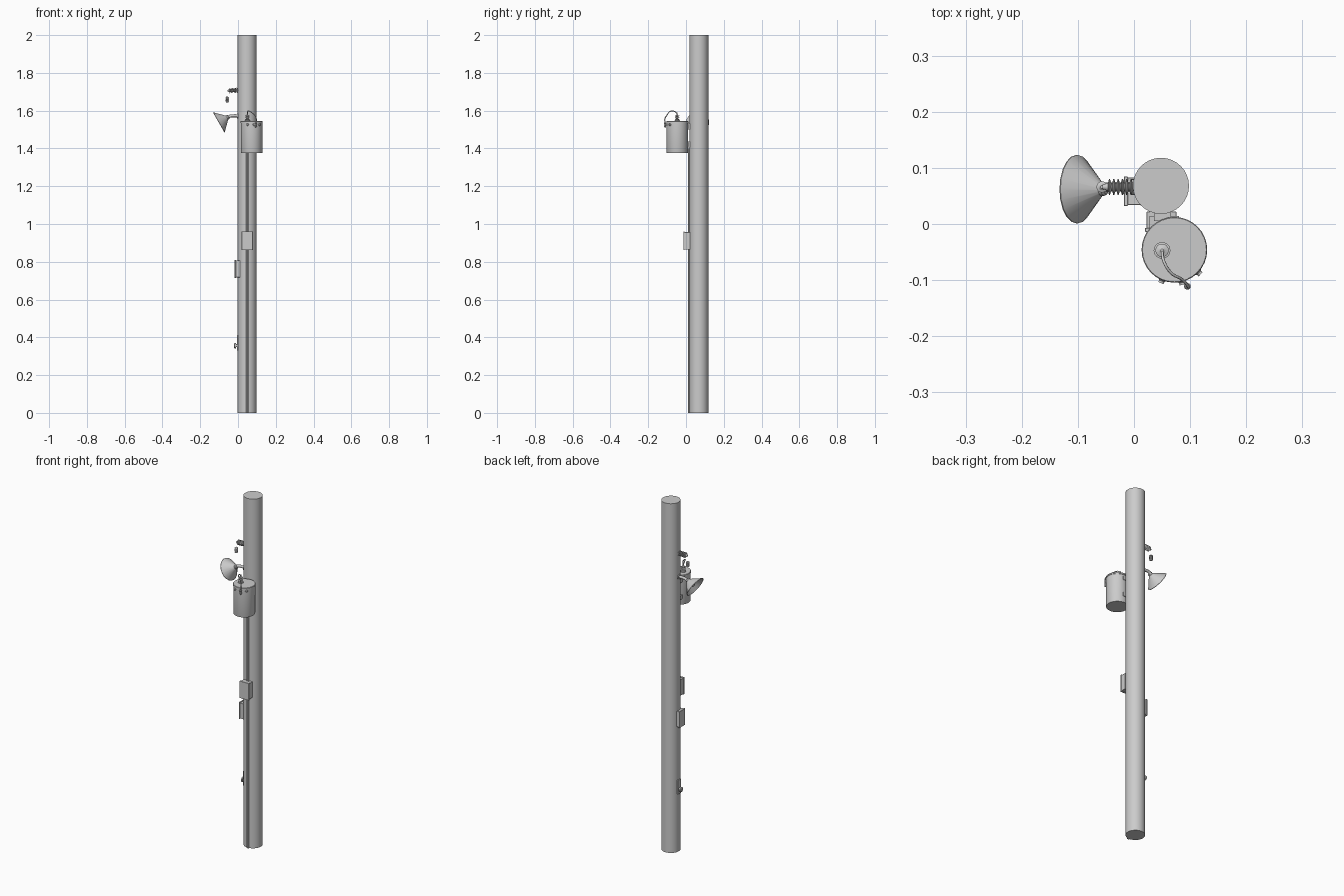
import bpy, bmesh, math
from mathutils import Vector

if "Cube" in bpy.data.objects:
    bpy.data.objects.remove(bpy.data.objects["Cube"])

PX, PY = 0.048, 0.068   # pole axis
TX, TY = 0.072, -0.046  # transformer axis


def make(name, bm, smooth=True):
    bmesh.ops.recalc_face_normals(bm, faces=bm.faces[:])
    me = bpy.data.meshes.new(name)
    bm.to_mesh(me)
    bm.free()
    ob = bpy.data.objects.new(name, me)
    bpy.context.collection.objects.link(ob)
    if smooth:
        bpy.ops.object.select_all(action='DESELECT')
        ob.select_set(True)
        bpy.context.view_layer.objects.active = ob
        bpy.ops.object.shade_smooth_by_angle(angle=math.radians(35))
    return ob


def lathe(name, origin, axis, profile, n=16, closed=False):
    """Revolve (radius, distance) pairs round an axis; ends are capped unless closed."""
    bm = bmesh.new()
    q = Vector(axis).to_track_quat('Z', 'Y')
    rings = []
    for r, h in profile:
        rings.append([bm.verts.new(Vector(origin) + q @ Vector(
            (r * math.cos(i * math.tau / n), r * math.sin(i * math.tau / n), h))) for i in range(n)])
    pairs = list(zip(rings, rings[1:]))
    if closed:
        pairs.append((rings[-1], rings[0]))
    else:
        bm.faces.new(rings[0])
        bm.faces.new(rings[-1])
    for a, b in pairs:
        for i in range(n):
            j = (i + 1) % n
            bm.faces.new((a[i], a[j], b[j], b[i]))
    return make(name, bm)


def box(name, lo, hi, bevel=0.0):
    bm = bmesh.new()
    bmesh.ops.create_cube(bm, size=1)
    for v in bm.verts:
        v.co = Vector([(l + h) / 2 + c * (h - l) for l, h, c in zip(lo, hi, v.co)])
    if bevel:
        bmesh.ops.bevel(bm, geom=bm.edges[:], offset=bevel, segments=1, affect='EDGES')
    return make(name, bm, False)


def tube(name, pts, r):
    cu = bpy.data.curves.new(name, 'CURVE')
    cu.dimensions = '3D'
    cu.bevel_depth = r
    cu.bevel_resolution = 2
    cu.resolution_u = 6
    cu.use_fill_caps = True
    sp = cu.splines.new('BEZIER')
    sp.bezier_points.add(len(pts) - 1)
    for p, co in zip(sp.bezier_points, pts):
        p.co = co
        p.handle_left_type = p.handle_right_type = 'AUTO'
    ob = bpy.data.objects.new(name, cu)
    bpy.context.collection.objects.link(ob)
    return ob


def ribs(count, length, core, rim, start=0.0):
    """Profile of an insulator with repeated thin sheds."""
    step = length / count
    prof = []
    for i in range(count):
        h = start + i * step
        prof += [(core, h), (rim, h + step * 0.35), (rim, h + step * 0.55), (core, h + step * 0.8)]
    return prof + [(core, start + length)]


# Pole
lathe("pole", (PX, PY, 0), (0, 0, 1), [(0.05, 0), (0.05, 2)], 32)

# Transformer tank with lid rim and recessed base
lathe("transformer_tank", (TX, TY, 1.375), (0, 0, 1),
      [(0.056, 0), (0.057, 0.003), (0.057, 0.16), (0.0585, 0.161), (0.0585, 0.168), (0.057, 0.17)], 32)

# Brackets holding the tank to the pole
for i, z in enumerate((1.41, 1.505)):
    box(f"tank_bracket_{i}", (0.028, -0.01, z), (0.08, 0.014, z + 0.022))
    box(f"tank_bracket_pad_{i}", (0.036, 0.005, z - 0.006), (0.066, 0.024, z + 0.028))

# Top bushing with sheds
lathe("tank_bushing", (0.05, -0.047, 1.544), (0, 0, 1),
      [(0.015, 0), (0.015, 0.005)] + ribs(3, 0.027, 0.006, 0.012, 0.006) + [(0.003, 0.035), (0.003, 0.045)], 14)

# Side bushings round the front of the tank
for i, deg in enumerate((-112, -77, -43)):
    d = Vector((math.cos(math.radians(deg)), math.sin(math.radians(deg)), 0))
    lathe(f"side_bushing_{i}", Vector((TX, TY, 1.526)) + d * 0.054, d,
          [(0.007, 0), (0.007, 0.004), (0.005, 0.006), (0.005, 0.010)], 12)

# Arrester beside the tank and its lead to the bushing
lathe("arrester", (0.095, -0.111, 1.512), (0, 0, 1), ribs(3, 0.026, 0.004, 0.006), 12)
tube("bushing_lead", [(0.05, -0.047, 1.585), (0.053, -0.066, 1.598), (0.066, -0.087, 1.594),
                      (0.086, -0.099, 1.578), (0.097, -0.112, 1.557), (0.095, -0.111, 1.536)], 0.0026)

# Lamp arm, socket and shade
tube("lamp_arm", [(0.008, 0.066, 1.572), (-0.02, 0.066, 1.573), (-0.042, 0.066, 1.571),
                  (-0.057, 0.066, 1.562)], 0.008)
lathe("lamp_arm_plate", (0.012, 0.066, 1.572), (-1, 0, 0), [(0.014, 0), (0.014, 0.018)], 16)
axis = Vector((-0.865, 0, -0.5))
apex = Vector((-0.053, 0.062, 1.566))
lathe("lamp_socket", apex - axis * 0.004, axis, [(0.009, 0), (0.012, 0.004), (0.012, 0.014)], 16)
lathe("lamp_shade", apex, axis,
      [(0.009, 0.003), (0.061, 0.055), (0.061, 0.057), (0.059, 0.057), (0.007, 0.006)], 20, True)
lathe("lamp_bulb", apex, axis,
      [(0.006, 0.008), (0.007, 0.018), (0.014, 0.029), (0.015, 0.036), (0.011, 0.044), (0.003, 0.048)], 14)

# Horizontal line insulator and the separate hanging insulator
lathe("line_insulator", (0.004, 0.066, 1.708), (-1, 0, -0.04),
      [(0.006, 0)] + ribs(6, 0.046, 0.007, 0.0145, 0.006) + [(0.005, 0.056), (0.004, 0.060)], 14)
lathe("hanging_insulator", (-0.057, 0.066, 1.642), (0, 0, 1),
      [(0.004, 0)] + ribs(4, 0.029, 0.006, 0.010, 0.002) + [(0.003, 0.034)], 14)

# Conduits down the front of the pole
for i, x in enumerate((0.047, 0.055)):
    lathe(f"conduit_{i}", (x, 0.0155, 0), (0, 0, 1), [(0.0045, 0), (0.0045, 1.4)], 8)

# Front and left switch boxes
box("front_box", (0.022, -0.012, 0.865), (0.076, 0.022, 0.957), 0.001)
box("front_box_lid", (0.0195, -0.014, 0.862), (0.0785, -0.007, 0.96), 0.001)
box("left_box", (-0.015, 0.034, 0.718), (0.013, 0.083, 0.807), 0.001)
box("left_box_lid", (-0.018, 0.032, 0.715), (-0.011, 0.085, 0.81), 0.001)

# Low fitting with a back plate and a spout
box("fitting_plate", (-0.006, 0.052, 0.33), (0.004, 0.08, 0.412), 0.001)
lathe("fitting_spout", (0, 0.066, 0.356), (-1, 0, 0),
      [(0.008, 0), (0.008, 0.010), (0.014, 0.011), (0.014, 0.018), (0.010, 0.021)], 12)
